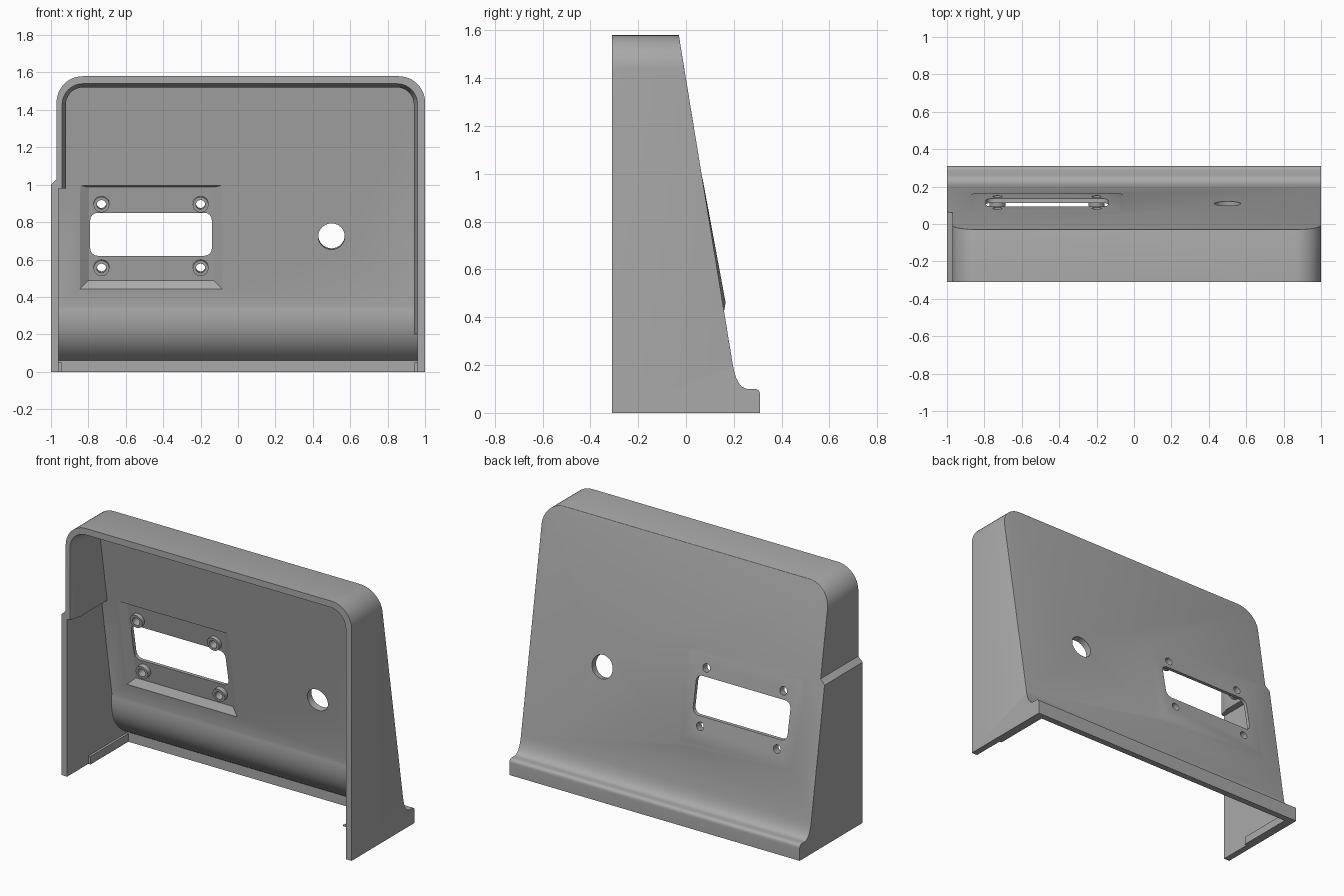
import bpy, bmesh, math
from mathutils import Vector, Matrix

if "Cube" in bpy.data.objects:
    bpy.data.objects.remove(bpy.data.objects["Cube"])

gray = bpy.data.materials.new("light_gray")
gray.diffuse_color = (0.40, 0.40, 0.40, 1)
gray.use_nodes = True
gray.node_tree.nodes["Principled BSDF"].inputs["Base Color"].default_value = gray.diffuse_color

SLOPE = 0.164                                  # lean of the rear plate
LEAN = math.atan(SLOPE)
NORMAL = Vector((0, math.cos(LEAN), math.sin(LEAN)))


def plate(x, z, d=0):
    """Point on the rear plate's outer plane, moved d along its normal."""
    return Vector((x, -0.03 + SLOPE * (1.58 - z), z)) + NORMAL * d


def curve(a, c, b, n=12):
    """Quadratic curve from a to b with control point c."""
    return [tuple((1-t)**2*p + 2*t*(1-t)*q + t*t*r for p, q, r in zip(a, c, b))
            for t in (i / n for i in range(n + 1))]


def arc(cx, cz, r, start, n=12):
    """Quarter circle, anticlockwise from start degrees."""
    return [(cx + r*math.cos(math.radians(start + 90*i/n)),
             cz + r*math.sin(math.radians(start + 90*i/n))) for i in range(n + 1)]


def finish(name, bm):
    bmesh.ops.recalc_face_normals(bm, faces=bm.faces)
    me = bpy.data.meshes.new(name)
    bm.to_mesh(me)
    bm.free()
    me.materials.append(gray)
    ob = bpy.data.objects.new(name, me)
    bpy.context.collection.objects.link(ob)
    return ob


def loft(name, ring_a, ring_b):
    bm = bmesh.new()
    a = [bm.verts.new(p) for p in ring_a]
    b = [bm.verts.new(p) for p in ring_b]
    bm.faces.new(a)
    bm.faces.new(b)
    for i in range(len(a)):
        j = (i + 1) % len(a)
        bm.faces.new((a[i], a[j], b[j], b[i]))
    return finish(name, bm)


def along_x(name, pts, x0, x1):
    return loft(name, [(x0, y, z) for y, z in pts], [(x1, y, z) for y, z in pts])


def along_y(name, pts, y0, y1):
    return loft(name, [(x, y0, z) for x, z in pts], [(x, y1, z) for x, z in pts])


def hull(name, pts):
    bm = bmesh.new()
    for p in pts:
        bm.verts.new(p)
    bmesh.ops.convex_hull(bm, input=bm.verts)
    return finish(name, bm)


def cylinder(name, x, z, r, d0, d1):
    """Cylinder square to the rear plate between depths d0 and d1."""
    bm = bmesh.new()
    turn = Matrix.Translation(plate(x, z, (d0 + d1) / 2)) @ NORMAL.to_track_quat('Z', 'Y').to_matrix().to_4x4()
    bmesh.ops.create_cone(bm, cap_ends=True, segments=32, radius1=r, radius2=r,
                          depth=d1 - d0, matrix=turn)
    return finish(name, bm)


def combine(ob, other, op):
    mod = ob.modifiers.new("cut", 'BOOLEAN')
    mod.object, mod.operation, mod.solver = other, op, 'EXACT'
    bpy.context.view_layer.objects.active = ob
    bpy.ops.object.modifier_apply(modifier=mod.name)
    bpy.data.objects.remove(other)


# Outer solid: side profile crossed with the stepped, rounded front outline
side = ([(-0.31, 0), (0.31, 0)] + curve((0.31, 0.075), (0.31, 0.1), (0.285, 0.1), 6)
        + curve((0.262, 0.1), (0.2127, 0.1), (0.196, 0.2)) + [(-0.03, 1.58), (-0.31, 1.58)])
outline = ([(-1, 0), (1, 0)] + arc(0.86, 1.44, 0.14, 0) + arc(-0.83, 1.44, 0.14, 90)
           + [(-0.97, 1.03), (-1, 1.0)])
shell = along_x("housing_shell", side, -1.2, 1.2)
combine(shell, along_y("outline", outline, -0.6, 0.6), 'INTERSECT')

# Soften the rear plate's outer edges
bm = bmesh.new()
bm.from_mesh(shell.data)
bmesh.ops.dissolve_limit(bm, angle_limit=0.01, verts=bm.verts, edges=bm.edges)
edges = []
for e in bm.edges:
    if len(e.link_faces) == 2 and min(v.co.z for v in e.verts) > 0.19:
        slopes = [f.normal.y > 0.7 for f in e.link_faces]
        if slopes[0] != slopes[1] and e.calc_face_angle() > 0.8:
            edges.append(e)
bmesh.ops.bevel(bm, geom=edges, offset=0.012, segments=3, profile=0.5, affect='EDGES', clamp_overlap=True)
bm.to_mesh(shell.data)
bm.free()

# Cavity, open at the front and the bottom
inside = ([(-0.5, -0.1), (0.27, -0.1)] + curve((0.27, 0.06), (0.103, 0.157), (0.13, 0.35), 20)
          + [(0.13 - SLOPE * 1.35, 1.7), (-0.5, 1.7)])
opening = ([(-0.96, -0.2), (0.96, -0.2), (0.96, 0.2), (0.94, 0.2)] + arc(0.85, 1.43, 0.09, 0)
           + arc(-0.83, 1.43, 0.09, 90) + [(-0.92, 0.98), (-0.96, 0.98)])
cavity = along_x("cavity", inside, -1.2, 1.2)
combine(cavity, along_y("opening", opening, -0.6, 0.6), 'INTERSECT')
combine(shell, cavity, 'DIFFERENCE')

# Flared front mouth
def mouth(g, y):
    pts = ([(0.94 + g, 0.2)] + arc(0.85, 1.43, 0.09 + g, 0)
           + arc(-0.83, 1.43, 0.09 + g, 90) + [(-0.92 - g, 0.98)])
    return [(x, y, z) for x, z in pts]

combine(shell, loft("mouth", mouth(0.022, -0.317), mouth(0, -0.24)), 'DIFFERENCE')

# Shallow panel pressed outward around the window
def rect(x0, x1, z0, z1, d_low, d_high):
    return [plate(x, z, d) for x in (x0, x1) for z, d in ((z0, d_low), (z1, d_high))]

combine(shell, hull("bulge", rect(-0.88, -0.05, 0.42, 1.0, -0.002, -0.002)
                    + rect(-0.84, -0.09, 0.46, 0.98, 0.012, 0.001)), 'UNION')
combine(shell, hull("pocket", rect(-0.85, -0.08, 0.445, 1.005, -0.045, -0.045)
                    + rect(-0.80, -0.13, 0.49, 0.99, -0.012, -0.02)), 'DIFFERENCE')

# Screw bosses and their holes
for x in (-0.73, -0.2):
    for z in (0.56, 0.9):
        combine(shell, cylinder("boss", x, z, 0.042, -0.042, -0.006), 'UNION')
        combine(shell, cylinder("screw_hole", x, z, 0.025, -0.2, 0.2), 'DIFFERENCE')

# Window with rounded corners, and the round hole
window = (arc(-0.18, 0.81, 0.04, 0, 6) + arc(-0.75, 0.81, 0.04, 90, 6)
          + arc(-0.75, 0.66, 0.04, 180, 6) + arc(-0.18, 0.66, 0.04, 270, 6))
combine(shell, along_y("window", window, -0.2, 0.5), 'DIFFERENCE')
combine(shell, cylinder("round_hole", 0.5, 0.73, 0.071, -0.2, 0.2), 'DIFFERENCE')

# Small ledges at the foot of the side walls
ledges = []
for side_name, s in (("left", -1), ("right", 1)):
    ledge = [(-0.1, 0.0), (0.28, 0.0), (0.28, 0.05), (-0.1, 0.05)]
    ledges.append(along_x(side_name + "_ledge", ledge, s * 0.945, s * 0.97))

# Smooth shading with sharp edges kept
bpy.ops.object.select_all(action='DESELECT')
for ob in [shell] + ledges:
    ob.select_set(True)
bpy.context.view_layer.objects.active = shell
bpy.ops.object.shade_smooth_by_angle(angle=math.radians(25))
